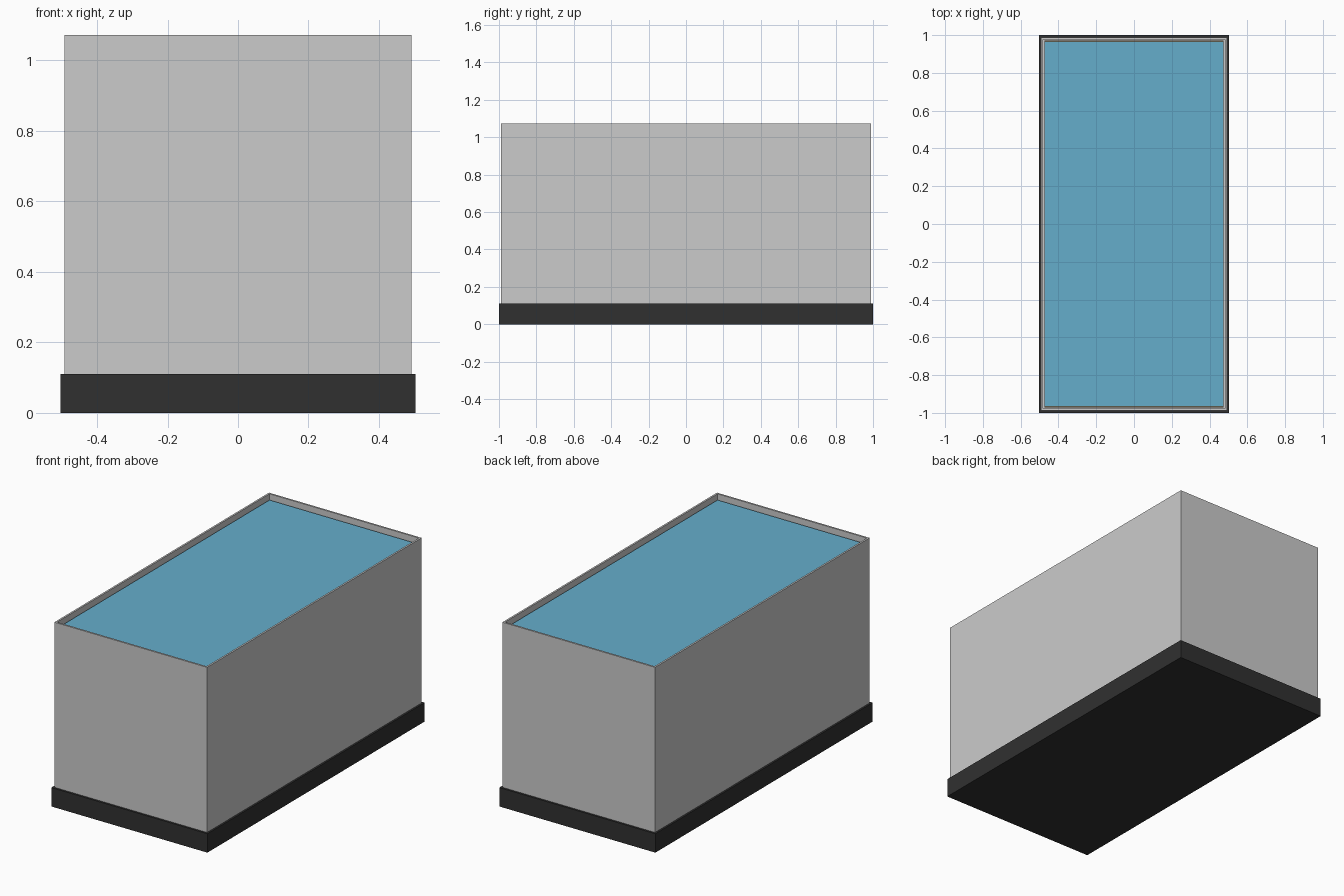
import bpy, bmesh

if "Cube" in bpy.data.objects:
    bpy.data.objects.remove(bpy.data.objects["Cube"])


def material(name, color):
    m = bpy.data.materials.new(name)
    m.diffuse_color = color
    m.use_nodes = True
    m.node_tree.nodes["Principled BSDF"].inputs["Base Color"].default_value = m.diffuse_color
    return m


def box(name, x, y, z0, z1, mat=None, wall=0.0):
    """Box with half sizes x, y; wall > 0 hollows it out with an open top."""
    bm = bmesh.new()
    bmesh.ops.create_cube(bm, size=1)
    for v in bm.verts:
        v.co = (v.co.x * 2 * x, v.co.y * 2 * y, z1 if v.co.z > 0 else z0)
    if wall:
        bm.normal_update()
        top = max(bm.faces, key=lambda f: f.normal.z)
        bmesh.ops.inset_region(bm, faces=[top], thickness=wall)
        # push the inner face down to form the cavity
        out = bmesh.ops.extrude_discrete_faces(bm, faces=[top])
        for v in out["faces"][0].verts:
            v.co.z = z0 + wall
    bmesh.ops.recalc_face_normals(bm, faces=bm.faces)
    mesh = bpy.data.meshes.new(name)
    bm.to_mesh(mesh)
    bm.free()
    ob = bpy.data.objects.new(name, mesh)
    bpy.context.collection.objects.link(ob)
    if mat:
        mesh.materials.append(mat)
    return ob


black = material("black_plastic", (0.03, 0.03, 0.03, 1))
blue = material("water_blue", (0.13, 0.42, 0.6, 1))
brown = material("sand_brown", (0.35, 0.22, 0.1, 1))

# Dark plinth under the tank
box("base", 0.503, 1.0, 0.0, 0.11, black)
# Open glass tank
box("tank_walls", 0.492, 0.988, 0.11, 1.072, wall=0.015)
# Sand bed and the water filling the tank almost to the rim
box("sand", 0.475, 0.971, 0.127, 0.18, brown)
box("water", 0.474, 0.967, 0.18, 1.042, blue)
